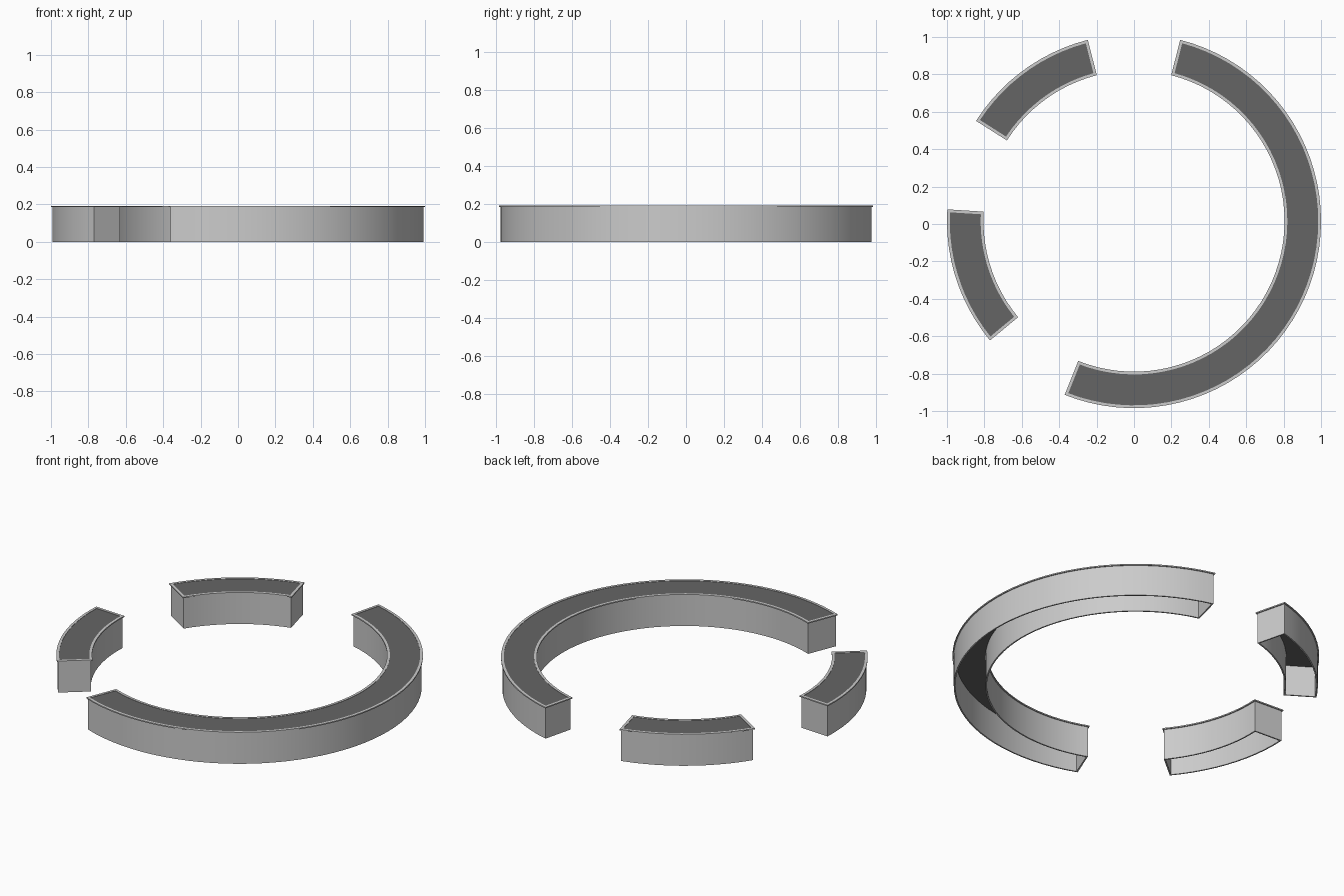
import bpy, bmesh, math

if "Cube" in bpy.data.objects:
    bpy.data.objects.remove(bpy.data.objects["Cube"])

R_OUT, R_IN, CY, H = 1.0, 0.805, 0.0155, 0.193
# start / end angles of the three ring segments
SEGMENTS = {"long_arc": (-111.75, 75.7),
            "upper_left_arc": (104.3, 147.6),
            "left_arc": (176.4, 219.65)}

dark = bpy.data.materials.new("dark_panel")
dark.diffuse_color = (0.13, 0.13, 0.13, 1)
dark.use_nodes = True
dark.node_tree.nodes["Principled BSDF"].inputs["Base Color"].default_value = dark.diffuse_color


def outline(a0, a1, inset):
    """Closed outline of a ring segment, shrunk evenly by inset."""
    n = max(8, round((a1 - a0) / 4))
    points = []
    for r, flip in ((R_OUT - inset, False), (R_IN + inset, True)):
        s = math.radians(a0) + inset / r
        e = math.radians(a1) - inset / r
        arc = [s + (e - s) * i / n for i in range(n + 1)]
        if flip:
            arc.reverse()
        points += [(r * math.cos(a), CY + r * math.sin(a)) for a in arc]
    return points


def add_loop(bm, a0, a1, inset, z):
    return [bm.verts.new((x, y, z)) for x, y in outline(a0, a1, inset)]


def bridge(bm, a, b):
    for i in range(len(a)):
        j = (i + 1) % len(a)
        bm.faces.new((a[i], a[j], b[j], b[i]))


def finish(bm, name, material=None):
    bmesh.ops.recalc_face_normals(bm, faces=bm.faces)
    mesh = bpy.data.meshes.new(name)
    bm.to_mesh(mesh)
    bm.free()
    ob = bpy.data.objects.new(name, mesh)
    bpy.context.collection.objects.link(ob)
    if material:
        mesh.materials.append(material)
    bpy.ops.object.select_all(action='DESELECT')
    ob.select_set(True)
    bpy.context.view_layer.objects.active = ob
    bpy.ops.object.shade_smooth_by_angle(angle=math.radians(30))


# wall section as (inset, height): thin wall with a small lip at the top
WALL = [(0, H), (0, H - 0.007), (0.007, H - 0.007), (0.007, 0), (0.015, 0), (0.015, H)]

for name, (a0, a1) in SEGMENTS.items():
    # hollow side walls with a light rim, open underneath
    bm = bmesh.new()
    loops = [add_loop(bm, a0, a1, d, z) for d, z in WALL]
    for i in range(len(loops)):
        bridge(bm, loops[i], loops[(i + 1) % len(loops)])
    finish(bm, name + "_wall")

    # dark top panel set inside the rim
    bm = bmesh.new()
    top = add_loop(bm, a0, a1, 0.015, H - 0.002)
    low = add_loop(bm, a0, a1, 0.015, H - 0.009)
    bridge(bm, top, low)
    for loop in (top, low):
        m = len(loop)
        for i in range(m // 2 - 1):
            bm.faces.new((loop[i], loop[i + 1], loop[m - 2 - i], loop[m - 1 - i]))
    finish(bm, name + "_panel", dark)
